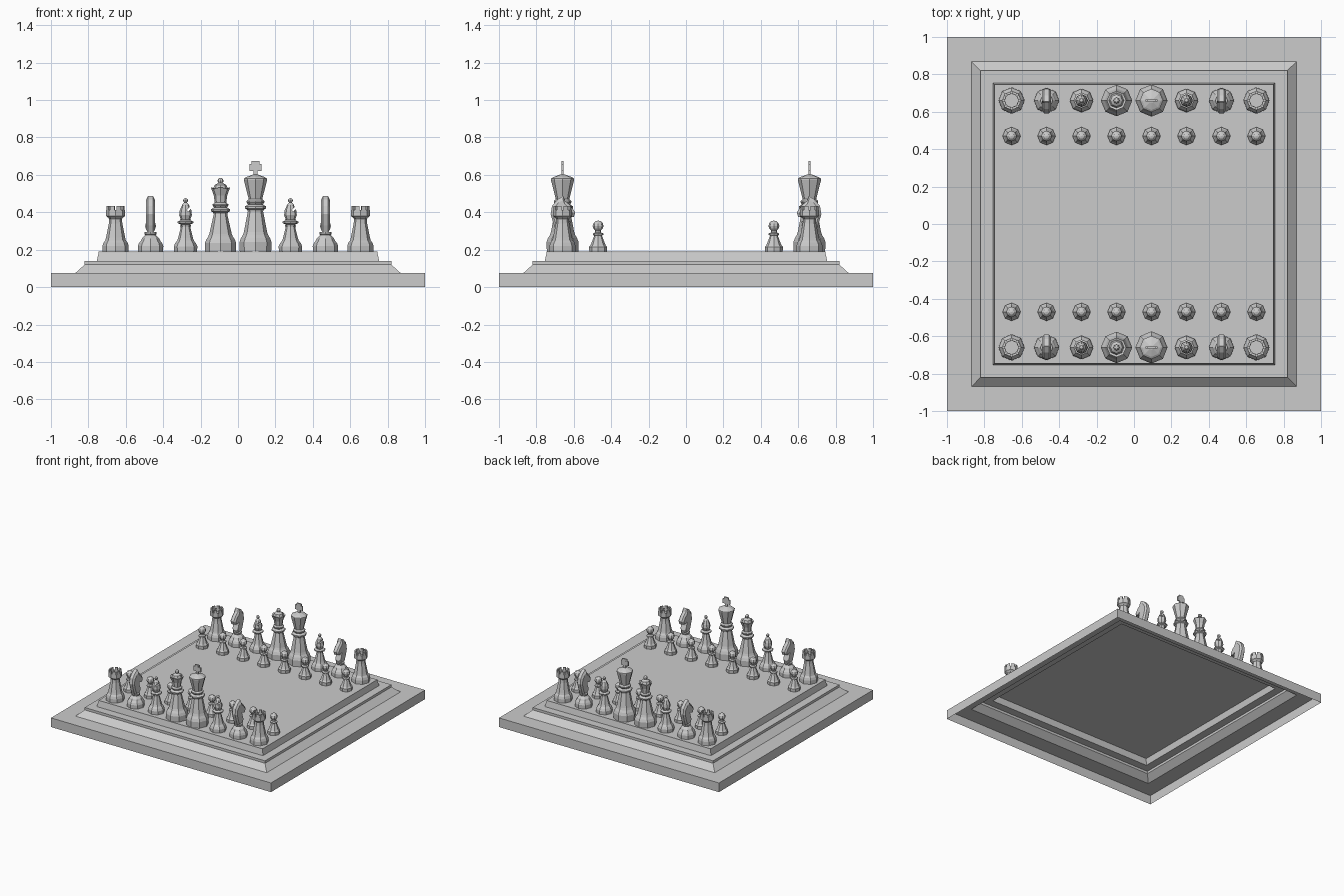
import bpy, bmesh
from math import sin, cos, pi, sqrt
from mathutils import Matrix, Vector

old = bpy.data.objects.get("Cube")
if old:
    bpy.data.objects.remove(old, do_unlink=True)

grey = bpy.data.materials.new("stone grey")
grey.use_nodes = True
grey.diffuse_color = (0.6, 0.6, 0.6, 1)
grey.node_tree.nodes["Principled BSDF"].inputs["Base Color"].default_value = (0.6, 0.6, 0.6, 1)

TOP = 0.19   # height of the playing surface


def lathe(bm, profile, sides=8, turn=0.0):
    """Turn (radius, height) points round the z axis."""
    rings = []
    for r, z in profile:
        rings.append([bm.verts.new((r * cos(turn + 2 * pi * i / sides),
                                    r * sin(turn + 2 * pi * i / sides), z)) for i in range(sides)])
    for a, b in zip(rings, rings[1:]):
        for i in range(sides):
            j = (i + 1) % sides
            bm.faces.new((a[i], a[j], b[j], b[i]))
    bmesh.ops.remove_doubles(bm, verts=[v for ring in rings for v in ring], dist=1e-5)


def ball(bm, r, z):
    bmesh.ops.create_uvsphere(bm, u_segments=8, v_segments=6, radius=r,
                              matrix=Matrix.Translation((0, 0, z)))


def block(bm, size, centre):
    bmesh.ops.create_cube(bm, size=1, matrix=Matrix.LocRotScale(Vector(centre), None, Vector(size)))


def finish(bm, name):
    me = bpy.data.meshes.new(name)
    bmesh.ops.recalc_face_normals(bm, faces=bm.faces)
    bm.to_mesh(me)
    bm.free()
    me.materials.append(grey)
    return me


def place(me, name, x=0, y=0, z=0, turn=0):
    ob = bpy.data.objects.new(name, me)
    ob.location = (x, y, z)
    ob.rotation_euler.z = turn
    bpy.context.collection.objects.link(ob)
    return ob


# Stepped square board, an open shell underneath
bm = bmesh.new()
steps = [(1, 0), (1, .075), (.87, .075), (.82, .12), (.82, .14),
         (.755, .14), (.745, .185), (.745, TOP), (0, TOP)]
lathe(bm, [(r * sqrt(2), z) for r, z in steps], 4, pi / 4)
bmesh.ops.dissolve_limit(bm, angle_limit=0.01, verts=bm.verts, edges=bm.edges)
place(finish(bm, "board"), "board")

# Piece heights below are measured from the playing surface


def make_pawn():
    bm = bmesh.new()
    lathe(bm, [(.047, 0), (.048, .025), (.04, .035), (.036, .045), (.021, .085), (.028, .09),
               (.028, .097), (.016, .102), (.015, .12)])
    ball(bm, .029, .137)
    return finish(bm, "pawn")


def make_rook():
    bm = bmesh.new()
    lathe(bm, [(.07, 0), (.07, .03), (.064, .048), (.055, .06), (.051, .075), (.036, .15),
               (.034, .175), (.04, .182), (.051, .19), (.051, .222), (.036, .222), (.036, .2), (0, .2)])
    # Battlement blocks
    for i in range(8):
        mid = 2 * pi * (i + .5) / 8
        lo, hi = [[bm.verts.new((r * cos(mid + a), r * sin(mid + a), z))
                   for r, a in ((.036, -.27), (.049, -.27), (.049, .27), (.036, .27))]
                  for z in (.22, .245)]
        bm.faces.new(hi)
        for k in range(4):
            bm.faces.new((lo[k], lo[k - 3], hi[k - 3], hi[k]))
    return finish(bm, "rook")


def make_knight():
    bm = bmesh.new()
    lathe(bm, [(.067, 0), (.068, .03), (.062, .045), (.052, .058), (.046, .07),
               (.028, .088), (.033, .094), (.033, .104), (0, .106)])
    # Horse head: side outline in layers, facing +y
    outline = [(-.03, .1), (-.046, .14), (-.064, .2), (-.056, .245), (-.028, .278), (.004, .298),
               (.014, .27), (.044, .245), (.068, .21), (.06, .185), (.04, .183), (.014, .197),
               (.022, .16), (.036, .125), (.03, .1)]
    layers = []
    for x, s in ((-.024, .8), (-.013, 1), (.013, 1), (.024, .8)):
        layers.append([bm.verts.new((x, y * s, .19 + (z - .19) * s)) for y, z in outline])
    n = len(outline)
    for a, b in zip(layers, layers[1:]):
        for i in range(n):
            bm.faces.new((a[i], a[i - 1], b[i - 1], b[i]))
    bm.faces.new(layers[0])
    bm.faces.new(layers[-1])
    return finish(bm, "knight")


def make_bishop():
    bm = bmesh.new()
    lathe(bm, [(0, .165), (.024, .168), (.034, .195), (.031, .22), (.018, .25), (0, .27)])
    head = place(finish(bm, "mitre"), "mitre")
    # Slanted slot in the mitre
    bm = bmesh.new()
    block(bm, (.05, .1, .011), (0, 0, 0))
    cutter = place(finish(bm, "slot_cutter"), "slot_cutter", .028, 0, .236)
    cutter.rotation_euler.y = -pi / 4
    cutter.hide_render = True
    cut = head.modifiers.new("slot", 'BOOLEAN')
    cut.operation, cut.object, cut.solver = 'DIFFERENCE', cutter, 'EXACT'
    deps = bpy.context.evaluated_depsgraph_get()
    mitre = bpy.data.meshes.new_from_object(head.evaluated_get(deps))
    for ob in (head, cutter):
        bpy.data.objects.remove(ob, do_unlink=True)
    bm = bmesh.new()
    bm.from_mesh(mitre)
    lathe(bm, [(.062, 0), (.063, .028), (.055, .045), (.045, .058), (.04, .072), (.024, .135),
               (.027, .146), (.042, .152), (.042, .16), (.026, .168), (.03, .174), (0, .178)])
    ball(bm, .013, .273)
    return finish(bm, "bishop")


def make_queen():
    bm = bmesh.new()
    lathe(bm, [(.082, 0), (.084, .045), (.076, .065), (.066, .08), (.06, .095), (.036, .2),
               (.04, .21), (.052, .216), (.052, .226), (.034, .236), (.042, .246), (.042, .253),
               (.031, .262), (.036, .3), (.052, .345), (.04, .335), (.032, .355), (.014, .366), (0, .368)])
    # Raise alternate rim corners into crown points
    rim = [v for v in bm.verts if abs(v.co.z - .345) < 1e-4]
    for v in rim:
        if abs(v.co.x * v.co.y) > 1e-4:
            v.co.z -= .01
    ball(bm, .016, .378)
    return finish(bm, "queen")


def make_king():
    bm = bmesh.new()
    lathe(bm, [(.084, 0), (.086, .05), (.078, .072), (.068, .088), (.062, .105), (.041, .215),
               (.045, .225), (.057, .231), (.057, .242), (.039, .252), (.047, .262), (.047, .27),
               (.036, .28), (.062, .382), (.062, .39), (.05, .398), (.012, .412), (0, .412)])
    # Thin cross
    block(bm, (.022, .012, .082), (0, 0, .444))
    block(bm, (.066, .011, .036), (0, 0, .45))
    block(bm, (.042, .01, .016), (0, 0, .476))
    return finish(bm, "king")


rook, knight, bishop, pawn = make_rook(), make_knight(), make_bishop(), make_pawn()
back_row = [rook, knight, bishop, make_queen(), make_king(), bishop, knight, rook]

# Both armies, facing each other
for side, y_sign in (("front", -1), ("back", 1)):
    for i, me in enumerate(back_row):
        x = (i - 3.5) * .187
        turn = pi if (me == knight and y_sign > 0) else 0
        place(me, f"{side}_{me.name}_{i + 1}", x, .66 * y_sign, TOP, turn)
        place(pawn, f"{side}_pawn_{i + 1}", x, .47 * y_sign, TOP)
